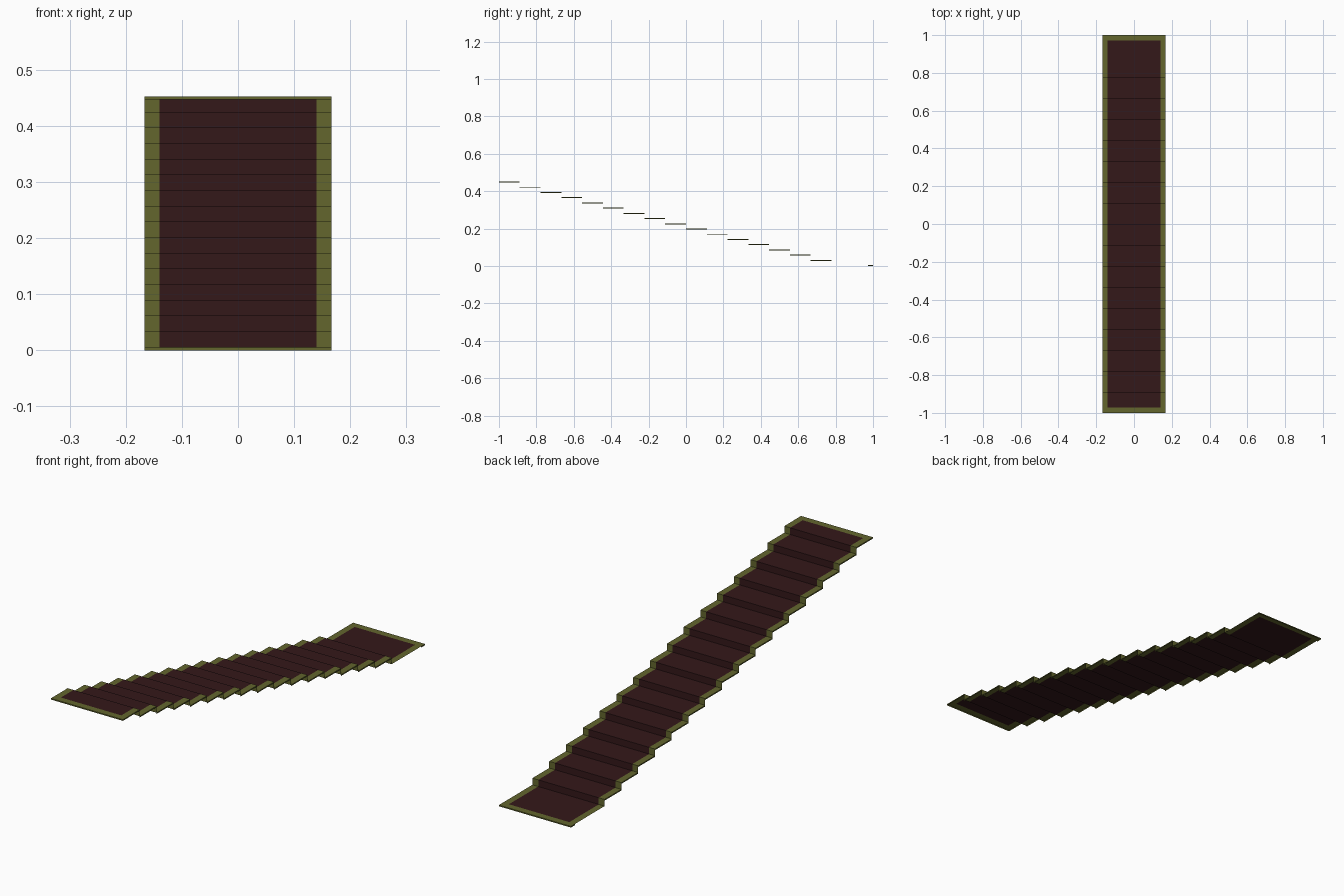
import bpy, bmesh

if "Cube" in bpy.data.objects:
    bpy.data.objects.remove(bpy.data.objects["Cube"])

STEPS = 16
RUN = 2 / 18            # tread depth
HEM = 0.005             # folded-down edge height
TOP = 0.452
RISE = (TOP - HEM) / STEPS
HALF, INNER, END = 0.167, 0.14, 0.972


def material(name, rgb):
    m = bpy.data.materials.new(name)
    m.diffuse_color = (*rgb, 1)
    m.use_nodes = True
    m.node_tree.nodes["Principled BSDF"].inputs["Base Color"].default_value = m.diffuse_color
    return m


def build(name, quads, mat):
    bm = bmesh.new()
    for q in quads:
        bm.faces.new([bm.verts.new(p) for p in q])
    bmesh.ops.remove_doubles(bm, verts=bm.verts, dist=1e-5)
    me = bpy.data.meshes.new(name)
    bm.to_mesh(me)
    bm.free()
    me.materials.append(mat)
    bpy.context.collection.objects.link(bpy.data.objects.new(name, me))


def strip(points, x0, x1):
    return [[(x0, *a), (x1, *a), (x1, *b), (x0, *b)]
            for a, b in zip(points, points[1:])]


# stepped profile (y, z) between the two end bands
profile = [(-END, TOP)]
for i in range(STEPS):
    y = -1 + RUN * (i + 1)
    profile += [(y, TOP - RISE * i), (y, TOP - RISE * (i + 1))]
profile.append((END, HEM))
full = [(-1, TOP)] + profile + [(1, HEM)]

red = material("dark_red", (0.034, 0.009, 0.010))
green = material("olive", (0.125, 0.132, 0.027))

# carpet centre
build("stair_carpet", strip(profile, -INNER, INNER), red)

# border: side bands, end bands and folded hem
border = strip(full, -HALF, -INNER) + strip(full, INNER, HALF)
border += strip(full[:2], -INNER, INNER) + strip(full[-2:], -INNER, INNER)
for y, z in (full[0], full[-1]):
    lip = strip([(y, z), (y, z - HEM)], -HALF, HALF)
    border += lip if y > 0 else [q[::-1] for q in lip]
for a, b in zip(full, full[1:]):
    if a[1] == b[1]:
        for x in (-HALF, HALF):
            q = [(x, *a), (x, a[0], a[1] - HEM), (x, b[0], b[1] - HEM), (x, *b)]
            border.append(q if x > 0 else q[::-1])
build("carpet_border", border, green)
